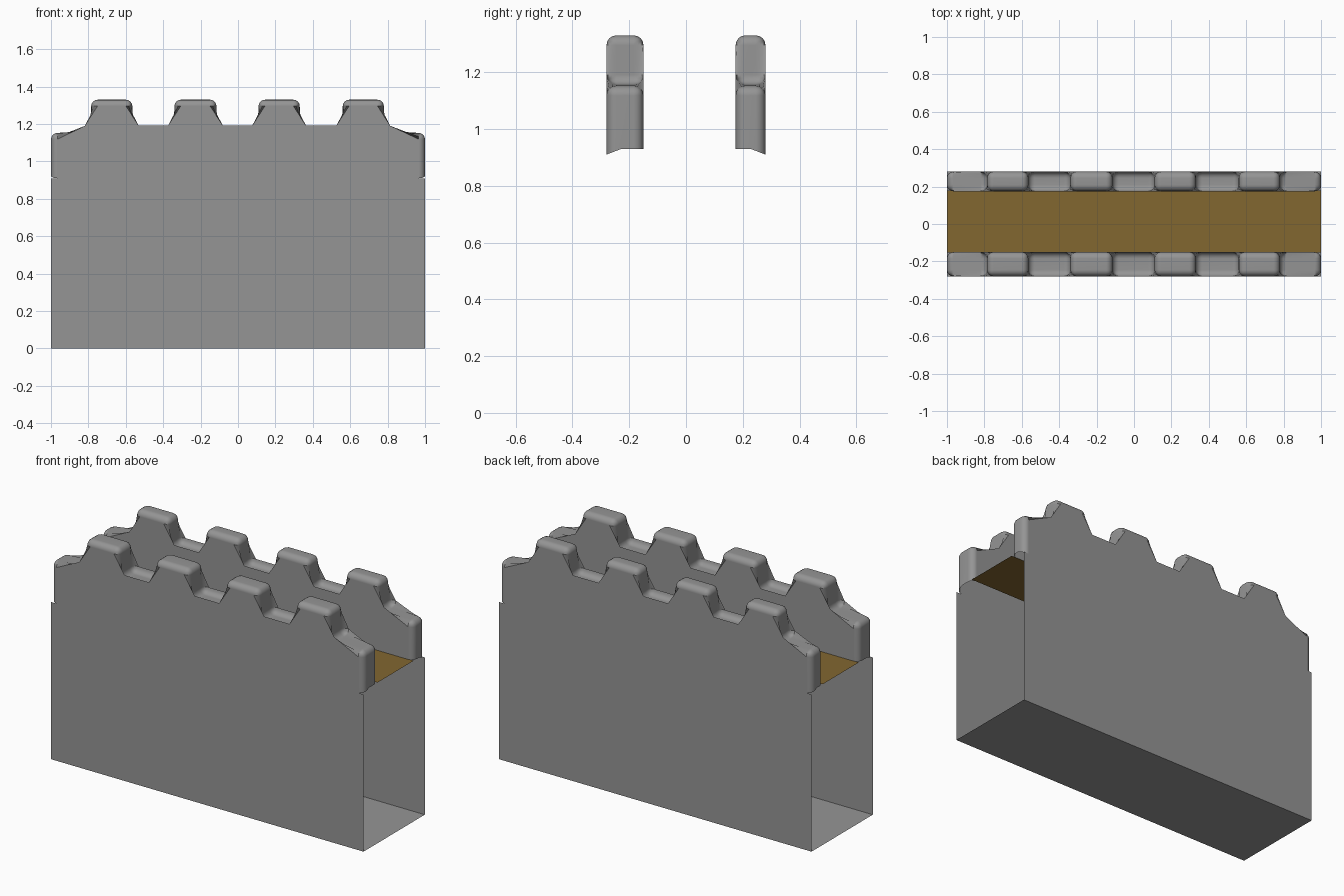
import bpy, bmesh

if "Cube" in bpy.data.objects:
    bpy.data.objects.remove(bpy.data.objects["Cube"])

FLOOR_Z = 0.93     # walkway height
WALL_TOP = 0.91    # where the parapet outer face starts
R = 0.034          # edge rounding
MERLONS = [(-0.785, -0.565), (-0.34, -0.115), (0.11, 0.33), (0.56, 0.78)]


def material(name, colour):
    mat = bpy.data.materials.new(name)
    mat.diffuse_color = (*colour, 1)
    mat.use_nodes = True
    mat.node_tree.nodes["Principled BSDF"].inputs["Base Color"].default_value = mat.diffuse_color
    return mat


def finish(bm, name, mat):
    me = bpy.data.meshes.new(name)
    bm.to_mesh(me)
    bm.free()
    me.materials.append(mat)
    ob = bpy.data.objects.new(name, me)
    bpy.context.collection.objects.link(ob)
    return ob


def add_face(bm, pts):
    return bm.faces.new([bm.verts.new(p) for p in pts])


def wall(name, y_out, y_in, mat):
    """Thin outer wall that carries a rounded, crenellated parapet."""
    outline = [(-1, FLOOR_Z), (-1, 1.152)]
    for a, b in MERLONS:
        outline += [(a, 1.157), (a, 1.33), (b, 1.33), (b, 1.157)]
    outline += [(1, 1.152), (1, FLOOR_Z)]
    bm = bmesh.new()
    outer = [bm.verts.new((x, y_out, WALL_TOP if z == FLOOR_Z else z)) for x, z in outline]
    inner = [bm.verts.new((x, y_in, z)) for x, z in outline]
    y_mid = y_out + (0.052 if y_in > y_out else -0.052)
    bm.faces.new(outer)
    bm.faces.new(inner[::-1])
    last = len(outline) - 2
    for i in range(last + 1):
        ring = [outer[i], inner[i], inner[i + 1], outer[i + 1]]
        if i == 0:      # end caps get a kinked lower edge
            ring.insert(1, bm.verts.new((-1, y_mid, FLOOR_Z)))
        elif i == last:
            ring.insert(3, bm.verts.new((1, y_mid, FLOOR_Z)))
        bm.faces.new(ring)
    bmesh.ops.bevel(bm, geom=[e for e in bm.edges if not e.is_boundary], offset=R,
                    offset_type='OFFSET', segments=4, profile=0.5,
                    affect='EDGES', clamp_overlap=True)
    # plain wall sheet below, welded to the parapet's outer face
    add_face(bm, [(x, y_out, z) for x, z in
                  ((-1, 0), (1, 0), (1, WALL_TOP), (1 - R, WALL_TOP),
                   (R - 1, WALL_TOP), (-1, WALL_TOP))])
    bmesh.ops.remove_doubles(bm, verts=bm.verts[:], dist=0.002)
    bmesh.ops.recalc_face_normals(bm, faces=bm.faces[:])
    bm.normal_update()
    big = max(bm.faces, key=lambda f: f.calc_area())
    if big.normal.y * y_out < 0:
        bmesh.ops.reverse_faces(bm, faces=bm.faces[:])
    ob = finish(bm, name, mat)
    bpy.ops.object.select_all(action='DESELECT')
    ob.select_set(True)
    bpy.context.view_layer.objects.active = ob
    bpy.ops.object.shade_smooth_by_angle(angle=0.7)
    # keep the broad faces flat-looking
    mod = ob.modifiers.new("flat_faces", 'WEIGHTED_NORMAL')
    mod.keep_sharp = True
    return ob


grey = material("stone_grey", (0.3, 0.3, 0.3))
brown = material("walkway_brown", (0.225, 0.135, 0.03))

# Front and back walls with parapets
wall("front_wall", -0.28, -0.15, grey)
wall("back_wall", 0.28, 0.175, grey)

# Base plate, facing down
bm = bmesh.new()
add_face(bm, [(-1, -0.28, 0), (-1, 0.28, 0), (1, 0.28, 0), (1, -0.28, 0)])
finish(bm, "base", grey)

# Brown walkway between the parapets, facing up
bm = bmesh.new()
add_face(bm, [(-1, -0.152, FLOOR_Z), (1, -0.152, FLOOR_Z),
              (1, 0.178, FLOOR_Z), (-1, 0.178, FLOOR_Z)])
finish(bm, "walkway", brown)
